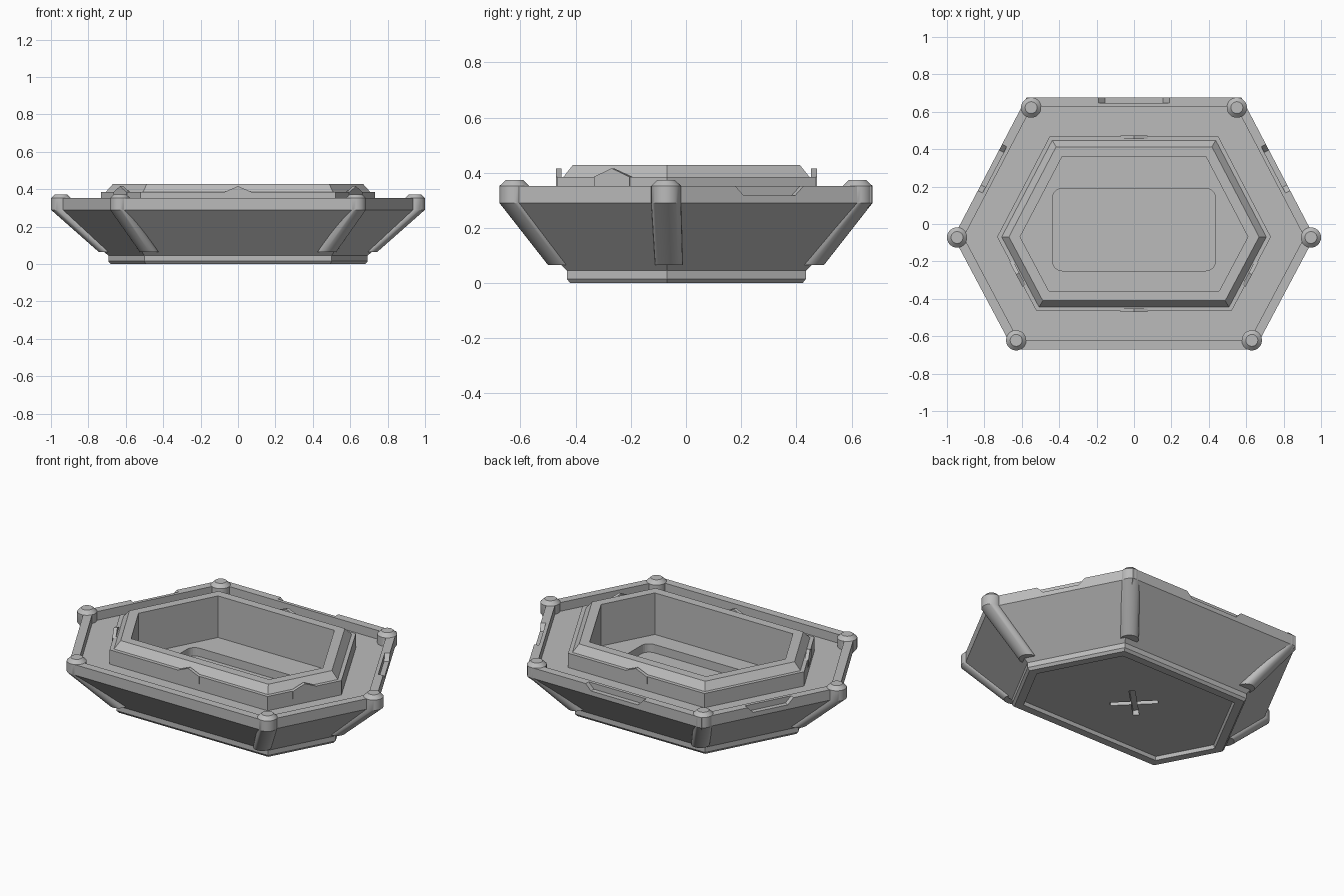
import bpy, bmesh, math
from mathutils import Vector, Matrix

cube = bpy.data.objects.get("Cube")
if cube:
    bpy.data.objects.remove(cube, do_unlink=True)

grey = bpy.data.materials.new("plain grey")
grey.use_nodes = True
grey.diffuse_color = (0.5, 0.5, 0.5, 1)
grey.node_tree.nodes["Principled BSDF"].inputs["Base Color"].default_value = grey.diffuse_color

# Outer outline of the basin, counter-clockwise from the right-hand corner
OUTLINE = [Vector(p) for p in ((0.965, -0.07), (0.575, 0.675), (-0.575, 0.675),
                               (-0.965, -0.07), (-0.645, -0.672), (0.645, -0.672))]


def outline(inset):
    """Outline moved inward by the same distance on every side."""
    n, points = len(OUTLINE), []
    for i, p in enumerate(OUTLINE):
        a = (p - OUTLINE[i - 1]).normalized()
        b = (OUTLINE[(i + 1) % n] - p).normalized()
        na, nb = Vector((-a.y, a.x)), Vector((-b.y, b.x))
        points.append(p + (na + nb) * inset / (1 + na.dot(nb)))
    return points


def finish(name, bm, smooth=False):
    bmesh.ops.recalc_face_normals(bm, faces=bm.faces)
    mesh = bpy.data.meshes.new(name)
    bm.to_mesh(mesh)
    bm.free()
    obj = bpy.data.objects.new(name, mesh)
    bpy.context.collection.objects.link(obj)
    mesh.materials.append(grey)
    bpy.ops.object.select_all(action='DESELECT')
    bpy.context.view_layer.objects.active = obj
    obj.select_set(True)
    if smooth:
        bpy.ops.object.shade_smooth_by_angle(angle=math.radians(30))
    return obj


def loft(name, rings, smooth=False):
    """Skin a stack of (2D points, height) rings and cap both ends."""
    bm = bmesh.new()
    loops = [[bm.verts.new((p[0], p[1], z)) for p in pts] for pts, z in rings]
    n = len(loops[0])
    for low, high in zip(loops, loops[1:]):
        for i in range(n):
            j = (i + 1) % n
            bm.faces.new((low[i], low[j], high[j], high[i]))
    bm.faces.new(loops[0])
    bm.faces.new(loops[-1])
    return finish(name, bm, smooth)


def circle(cx, cy, r, n=28):
    return [(cx + r * math.cos(math.tau * i / n), cy + r * math.sin(math.tau * i / n))
            for i in range(n)]


def edge_plate(name, edge, inset, profile, depth):
    """Upright profile (along side, height) centred on one side of the outline."""
    pts = outline(inset)
    a, b = pts[edge], pts[(edge + 1) % len(pts)]
    mid, along = (a + b) / 2, (b - a).normalized()
    normal = Vector((along.y, -along.x))
    bm = bmesh.new()
    sides = []
    for s in (-1, 1):
        base = [mid + along * u + normal * s * depth / 2 for u, z in profile]
        sides.append([bm.verts.new((p.x, p.y, z)) for p, (u, z) in zip(base, profile)])
        bm.faces.new(sides[-1])
    for i in range(len(profile)):
        j = (i + 1) % len(profile)
        bm.faces.new((sides[0][i], sides[0][j], sides[1][j], sides[1][i]))
    return finish(name, bm)


def cut(target, cutter):
    cutter.hide_render = True
    mod = target.modifiers.new("cut", 'BOOLEAN')
    mod.operation, mod.solver, mod.object = 'DIFFERENCE', 'EXACT', cutter
    bpy.context.view_layer.objects.active = target
    bpy.ops.object.modifier_apply(modifier=mod.name)
    bpy.data.objects.remove(cutter, do_unlink=True)


# Basin: foot frame, sloping hull, rim, deck, raised collar and inner well
section = [(0.305, 0.02), (0.298, 0), (0.252, 0), (0.24, 0.015), (0.24, 0.045),
           (0, 0.29), (0, 0.352), (0.048, 0.352), (0.048, 0.3),
           (0.206, 0.3), (0.206, 0.385), (0.228, 0.385), (0.262, 0.428),
           (0.315, 0.428), (0.315, 0.18)]
basin = loft("basin", [(outline(d), z) for d, z in section])

# Rounded tray pocket in the floor of the well
corner, pocket = 0.05, []
for k, (sx, sy) in enumerate(((1, 1), (-1, 1), (-1, -1), (1, -1))):
    for step in range(7):
        t = math.pi / 2 * (k + step / 6)
        pocket.append((sx * 0.385 + corner * math.cos(t),
                       -0.03 + sy * 0.17 + corner * math.sin(t)))
cut(basin, loft("pocket_cutter", [(pocket, 0.13), (pocket, 0.25)]))

# Diagonal cross recess underneath
for turn in (1, -1):
    bm = bmesh.new()
    bmesh.ops.create_cube(bm, size=1, matrix=Matrix.Rotation(turn * math.pi / 4, 4, 'Z')
                          @ Matrix.Diagonal((0.26, 0.032, 0.1, 1)))
    cut(basin, finish("cross_cutter", bm))

# Tapered notches in the outside of the rim
for edge, half in ((0, 0.14), (1, 0.19), (2, 0.14)):
    shape = [(-half - 0.04, 0.392), (-half + 0.035, 0.317),
             (half - 0.035, 0.317), (half + 0.04, 0.392)]
    cut(basin, edge_plate("notch_cutter", edge, 0, shape, 0.056))

# Pointed clips on the collar
tab = [(-0.073, 0.34), (0.073, 0.34), (0.073, 0.385), (0, 0.416), (-0.073, 0.385)]
for edge, place in ((1, "back"), (3, "right"), (4, "front"), (5, "left")):
    edge_plate(place + "_clip", edge, 0.211, tab, 0.02)

# Leaning corner posts with chamfered caps
for place, top, foot in (("front", (0.63, -0.622), (0.475, -0.45)),
                         ("middle", (0.946, -0.072), (0.695, -0.062)),
                         ("back", (0.55, 0.622), (0.41, 0.45))):
    for side, sx in (("left", 1), ("right", -1)):
        tx, fx = sx * top[0], sx * foot[0]
        loft(place + "_" + side + "_post",
             [(circle(fx, foot[1], 0.05), 0.065),
              (circle(tx, top[1], 0.054), 0.29),
              (circle(tx, top[1], 0.054), 0.352),
              (circle(tx, top[1], 0.032), 0.373)], smooth=True)
